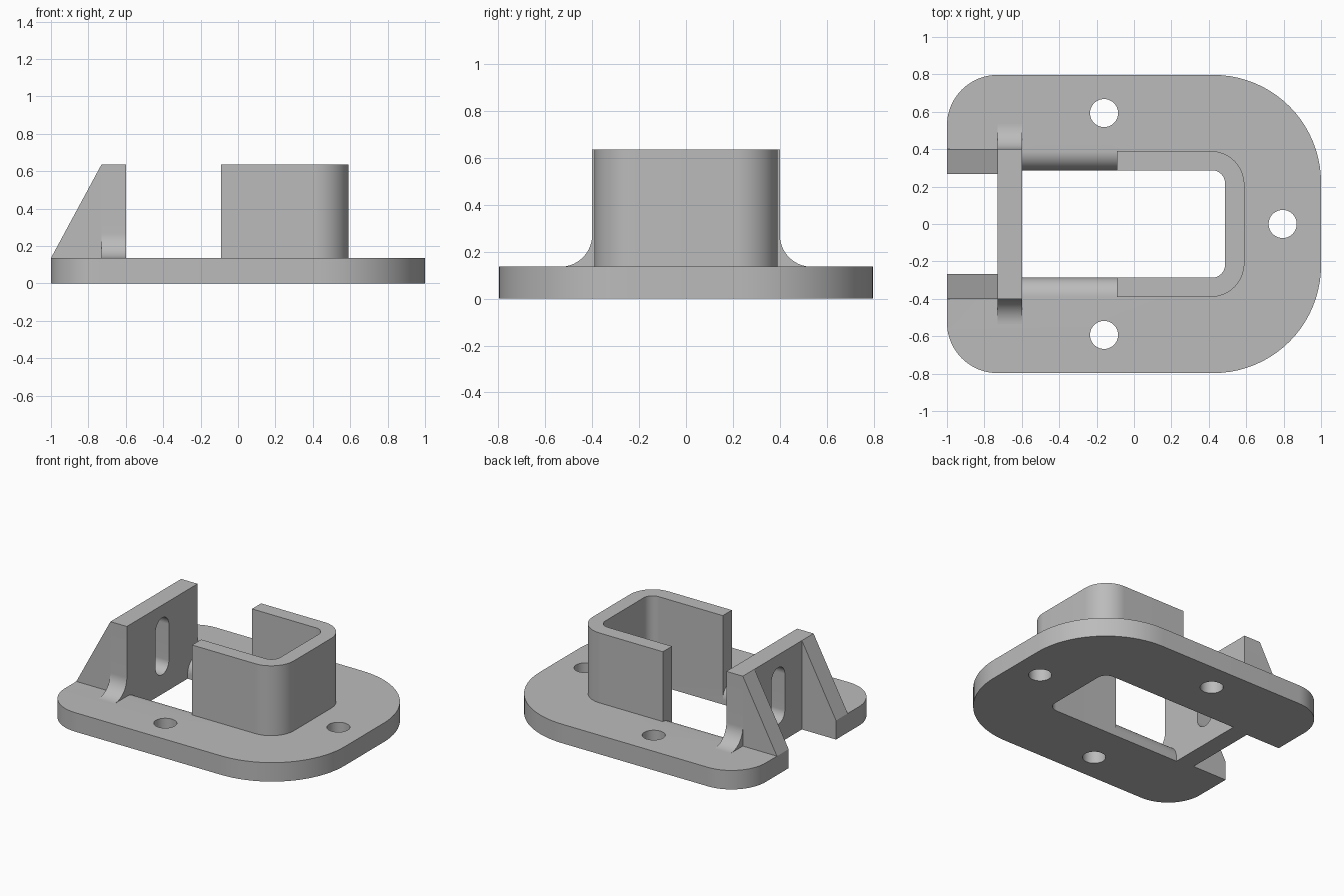
import bpy, bmesh, math
from mathutils import Vector

if "Cube" in bpy.data.objects:
    bpy.data.objects.remove(bpy.data.objects["Cube"], do_unlink=True)

T, TOP = 0.136, 0.636          # plate thickness, overall height
WX0, WX1 = -0.73, -0.6         # stop wall extent in x
IN_Y, OUT_Y = 0.287, 0.39      # holder inner and outer half width
OPEN_X = -0.09                 # open end of the holder

grey = bpy.data.materials.new("plain_grey")
grey.use_nodes = True
grey.diffuse_color = (0.5, 0.5, 0.5, 1)
grey.node_tree.nodes["Principled BSDF"].inputs["Base Color"].default_value = (0.5, 0.5, 0.5, 1)


def outline(corners, steps=20):
    """Polygon whose right-angled corners (u, v, radius) are rounded."""
    pts = []
    for i, c in enumerate(corners):
        p = Vector(c[:2])
        r = c[2] if len(c) > 2 else 0
        if not r:
            pts.append(p)
            continue
        d1 = (Vector(corners[i - 1][:2]) - p).normalized()
        d2 = (Vector(corners[(i + 1) % len(corners)][:2]) - p).normalized()
        mid = p + (d1 + d2) * r
        for k in range(steps + 1):
            t = math.pi / 2 * k / steps
            pts.append(mid - (d1 * math.sin(t) + d2 * math.cos(t)) * r)
    return [p for i, p in enumerate(pts) if (p - pts[i - 1]).length > 1e-5]


def box(u0, u1, v0, v1, r=0):
    return [(u0, v0, r), (u1, v0, r), (u1, v1, r), (u0, v1, r)]


def prism(name, corners, axis, a, b):
    """Extrude an outline along an axis from a to b."""
    place = {"x": lambda u, v, w: (w, u, v),
             "y": lambda u, v, w: (u, w, v),
             "z": lambda u, v, w: (u, v, w)}[axis]
    bm = bmesh.new()
    pts = outline(corners)
    face = bm.faces.new([bm.verts.new(place(p.x, p.y, a)) for p in pts])
    ext = bmesh.ops.extrude_face_region(bm, geom=[face])
    move = Vector(place(0, 0, b - a))
    bmesh.ops.translate(bm, vec=move, verts=[g for g in ext["geom"] if isinstance(g, bmesh.types.BMVert)])
    bmesh.ops.recalc_face_normals(bm, faces=bm.faces)
    mesh = bpy.data.meshes.new(name)
    bm.to_mesh(mesh)
    bm.free()
    mesh.materials.append(grey)
    ob = bpy.data.objects.new(name, mesh)
    bpy.context.collection.objects.link(ob)
    return ob


def cut(ob, cutter):
    """Subtract the cutter, then discard it."""
    cutter.hide_render = True
    mod = ob.modifiers.new("cut", "BOOLEAN")
    mod.operation, mod.solver, mod.object = "DIFFERENCE", "EXACT", cutter
    bpy.context.view_layer.objects.active = ob
    bpy.ops.object.modifier_apply(modifier=mod.name)
    bpy.data.objects.remove(cutter, do_unlink=True)


# Base plate with small rear corners and large front corners
plate = prism("base_plate", [(-1, -0.797, 0.27), (1, -0.797, 0.575),
                             (1, 0.797, 0.575), (-1, 0.797, 0.27)], "z", 0, T)

# Central opening, and the notch behind the stop wall
cut(plate, prism("opening_cutter", [(WX1, -IN_Y), (0.487, -IN_Y, 0.07),
                                    (0.487, IN_Y, 0.07), (WX1, IN_Y)], "z", -0.1, 0.3))
cut(plate, prism("notch_cutter", box(-1.1, WX0, -0.268, 0.268), "z", -0.1, 0.3))

# Screw holes
R = 0.075
for x, y in [(-0.16, 0.593), (-0.16, -0.593), (0.795, 0)]:
    cut(plate, prism("hole_cutter", box(x - R, x + R, y - R, y + R, R), "z", -0.1, 0.3))

# Rounded lips of the opening between the stop wall and the holder
lip = OUT_Y - IN_Y
for s in (1, -1):
    profile = [(s * OUT_Y, T + 0.1), (s * OUT_Y, T)]
    for k in range(1, 21):
        t = math.pi / 2 * k / 20
        profile.append((s * (OUT_Y - lip * math.sin(t)), T - lip * (1 - math.cos(t))))
    profile += [(s * (IN_Y - 0.05), T - lip), (s * (IN_Y - 0.05), T + 0.1)]
    cut(plate, prism("lip_cutter", profile, "x", WX1, OPEN_X))

# U-shaped holder
prism("holder", [(OPEN_X, -OUT_Y), (0.59, -OUT_Y, 0.18), (0.59, OUT_Y, 0.18), (OPEN_X, OUT_Y),
                 (OPEN_X, IN_Y), (0.487, IN_Y, 0.07), (0.487, -IN_Y, 0.07), (OPEN_X, -IN_Y)],
      "z", T, TOP)

# Stop wall with flared feet and a vertical slot
F = 0.135
wall = prism("stop_wall", [(-0.4 - F, T), (-0.4, T, F), (-0.4, TOP), (0.4, TOP),
                           (0.4, T, F), (0.4 + F, T)], "x", WX0, WX1)
cut(wall, prism("slot_cutter", box(-R, R, T + 0.002, 0.545, R), "x", WX0 - 0.1, WX1 + 0.1))

# Sloping ribs behind the wall
for side, s in (("left", 1), ("right", -1)):
    prism(side + "_rib", [(-1, T), (WX0, T), (WX0, TOP)], "y", s * 0.268, s * 0.4)

# Smooth curved faces, keep edges sharp
bpy.ops.object.select_all(action="DESELECT")
for ob in bpy.context.collection.objects:
    if ob.type == "MESH":
        ob.select_set(True)
        bpy.context.view_layer.objects.active = ob
bpy.ops.object.shade_smooth_by_angle(angle=math.radians(30))
